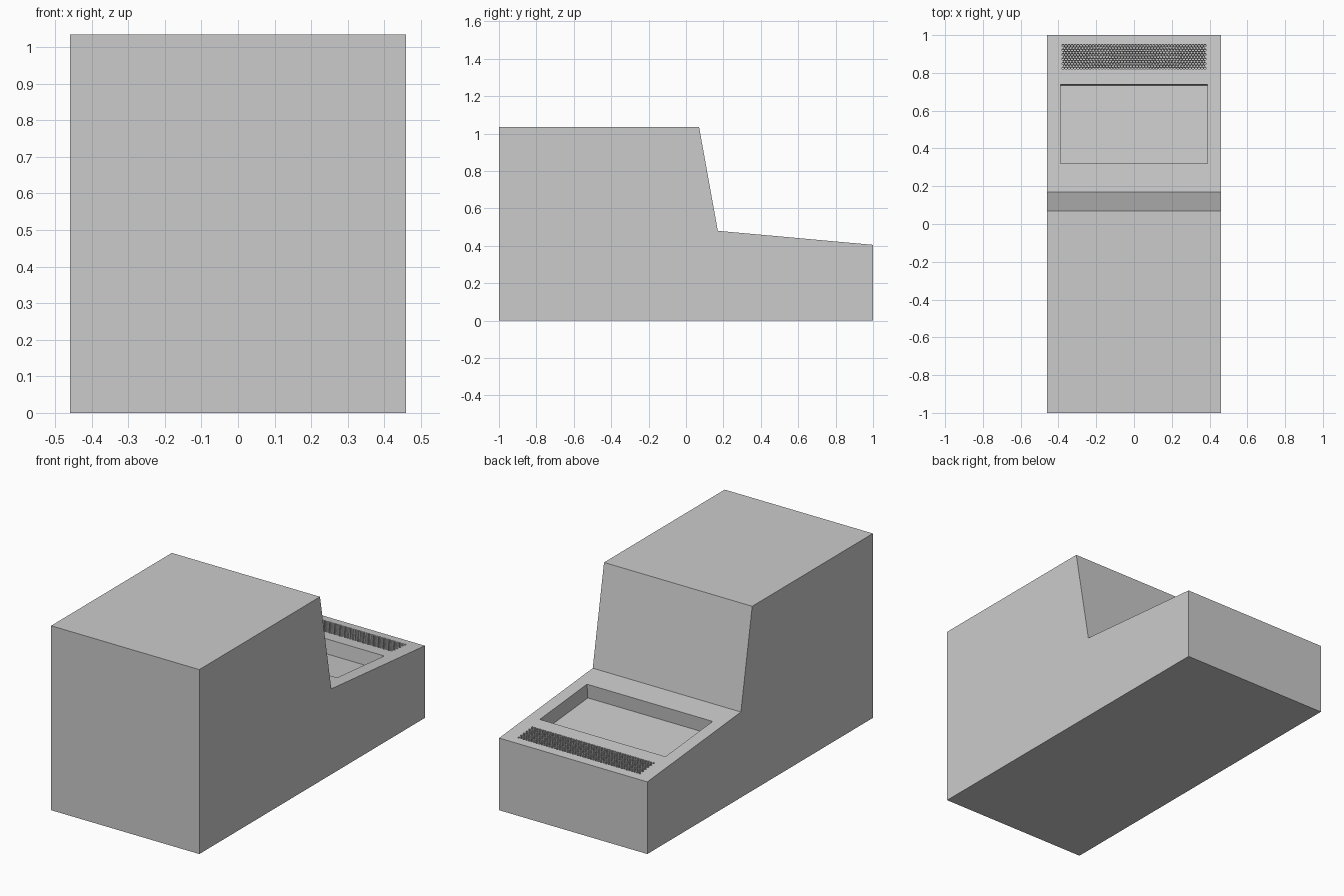
import bpy, bmesh, math
from mathutils import Matrix, Vector

if "Cube" in bpy.data.objects:
    bpy.data.objects.remove(bpy.data.objects["Cube"], do_unlink=True)

grey = bpy.data.materials.new("plain grey")
grey.use_nodes = True
grey.diffuse_color = (0.6, 0.6, 0.6, 1)
grey.node_tree.nodes["Principled BSDF"].inputs["Base Color"].default_value = (0.6, 0.6, 0.6, 1)

HALF_WIDTH = 0.46
SLOPE_START, SLOPE_END = Vector((0, 0.17, 0.48)), Vector((0, 1, 0.405))
tilt = (SLOPE_END - SLOPE_START).to_2d().x
angle = math.atan2(SLOPE_END.z - SLOPE_START.z, SLOPE_END.y - SLOPE_START.y)


def make_object(name, bm):
    bmesh.ops.recalc_face_normals(bm, faces=bm.faces)
    mesh = bpy.data.meshes.new(name)
    bm.to_mesh(mesh)
    bm.free()
    mesh.materials.append(grey)
    obj = bpy.data.objects.new(name, mesh)
    bpy.context.collection.objects.link(obj)
    return obj


def on_slope(x, y):
    """Frame on the sloping deck, its z axis square to the surface."""
    t = (y - SLOPE_START.y) / (SLOPE_END.y - SLOPE_START.y)
    z = SLOPE_START.lerp(SLOPE_END, t).z
    return Matrix.Translation((x, y, z)) @ Matrix.Rotation(angle, 4, 'X')


# Housing: side profile extruded across the width
profile = [(-1, 0), (1, 0), SLOPE_END.yz, SLOPE_START.yz, (0.07, 1.035), (-1, 1.035)]
bm = bmesh.new()
side = bm.faces.new([bm.verts.new((-HALF_WIDTH, y, z)) for y, z in profile])
extruded = bmesh.ops.extrude_face_region(bm, geom=[side])["geom"]
bmesh.ops.translate(bm, vec=(2 * HALF_WIDTH, 0, 0),
                    verts=[v for v in extruded if isinstance(v, bmesh.types.BMVert)])
housing = make_object("housing", bm)

# Tray recess and staggered grille holes, both square to the deck
bm = bmesh.new()
DEPTH = 0.08
bmesh.ops.create_cube(bm, size=1, matrix=on_slope(0, 0.53) @ Matrix.Diagonal((0.78, 0.42, 2 * DEPTH, 1)))
ROWS, COLUMNS, PITCH_X, PITCH_Y = 11, 48, 0.016, 0.012
for row in range(ROWS):
    for column in range(COLUMNS - row % 2):
        x = (column - (COLUMNS - 1) / 2 + (row % 2) / 2) * PITCH_X
        y = 0.885 + (row - (ROWS - 1) / 2) * PITCH_Y
        bmesh.ops.create_cone(bm, cap_ends=True, segments=8, radius1=0.0062, radius2=0.0062,
                              depth=0.04, matrix=on_slope(x, y))
cutter = make_object("recess_cutter", bm)
cutter.hide_render = True

cut = housing.modifiers.new("recesses", 'BOOLEAN')
cut.operation = 'DIFFERENCE'
cut.solver = 'EXACT'
cut.object = cutter
bpy.context.view_layer.objects.active = housing
bpy.ops.object.modifier_apply(modifier=cut.name)
bpy.data.objects.remove(cutter, do_unlink=True)
